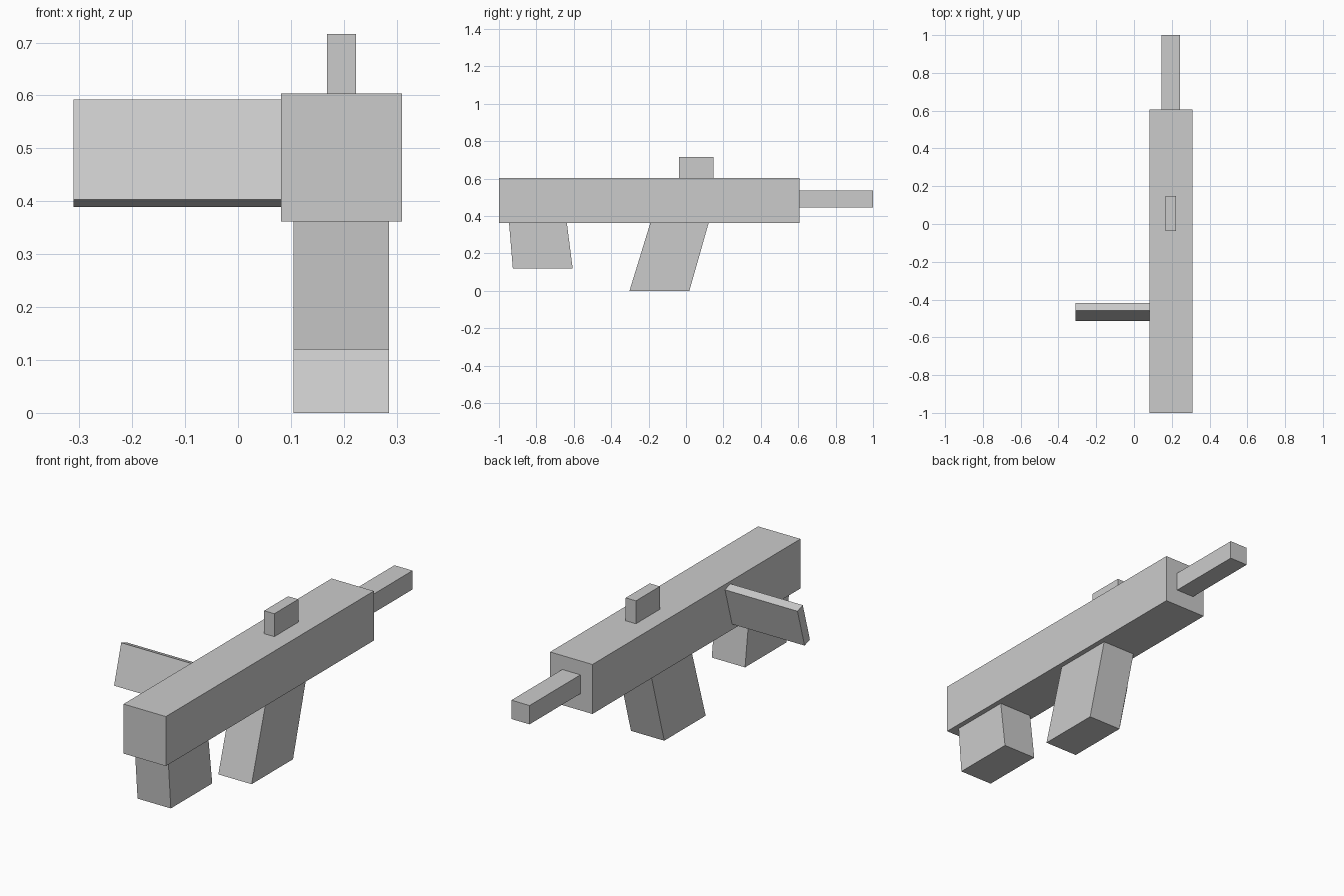
import bpy, bmesh

if "Cube" in bpy.data.objects:
    bpy.data.objects.remove(bpy.data.objects["Cube"])


def extrude_profile(name, profile, x0, x1):
    """Extrude a (y, z) outline along x into a closed solid."""
    bm = bmesh.new()
    face = bm.faces.new([bm.verts.new((x0, y, z)) for y, z in profile])
    ext = bmesh.ops.extrude_face_region(bm, geom=[face])["geom"]
    moved = [v for v in ext if isinstance(v, bmesh.types.BMVert)]
    bmesh.ops.translate(bm, verts=moved, vec=(x1 - x0, 0, 0))
    bmesh.ops.recalc_face_normals(bm, faces=bm.faces)
    mesh = bpy.data.meshes.new(name)
    bm.to_mesh(mesh)
    bm.free()
    obj = bpy.data.objects.new(name, mesh)
    bpy.context.collection.objects.link(obj)
    return obj


def box(name, x, y, z):
    outline = [(y[0], z[0]), (y[1], z[0]), (y[1], z[1]), (y[0], z[1])]
    return extrude_profile(name, outline, *x)


# Main body, barrel and top sight
box("body", (0.081, 0.31), (-1.0, 0.607), (0.362, 0.604))
box("barrel", (0.146, 0.244), (0.607, 1.0), (0.444, 0.536))
box("top_sight", (0.168, 0.223), (-0.038, 0.147), (0.604, 0.716))

# Slanted legs below the body
extrude_profile("magazine", [(-0.191, 0.362), (0.121, 0.362), (0.018, 0), (-0.302, 0)], 0.105, 0.285)
extrude_profile("rear_grip", [(-0.946, 0.362), (-0.637, 0.362), (-0.606, 0.12), (-0.926, 0.12)], 0.105, 0.285)

# Tilted plate sticking out of the side
extrude_profile("side_plate", [(-0.513, 0.403), (-0.458, 0.592), (-0.417, 0.578), (-0.472, 0.389)], -0.311, 0.081)
